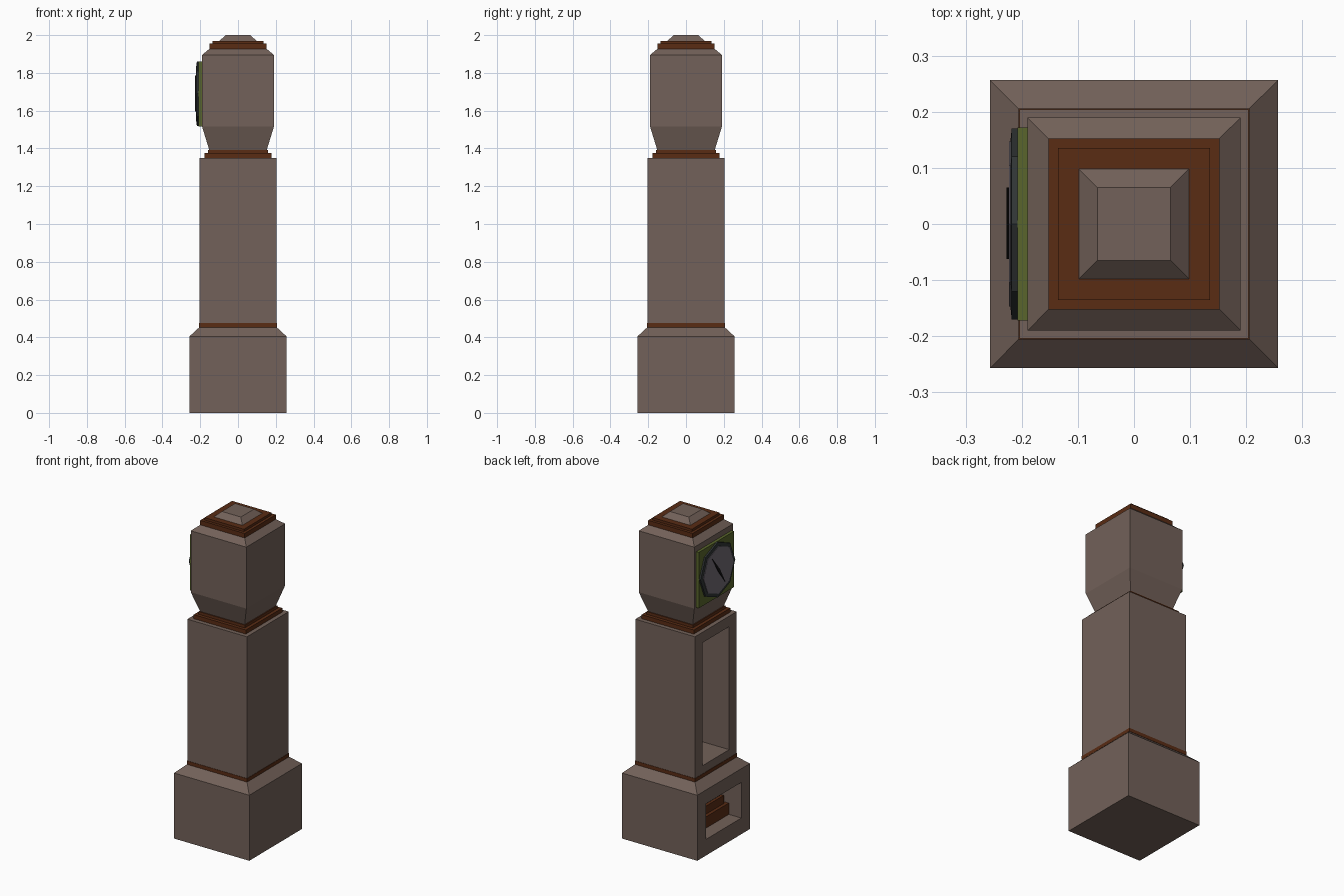
import bpy, bmesh, math
from mathutils import Matrix

if "Cube" in bpy.data.objects:
    bpy.data.objects.remove(bpy.data.objects["Cube"])


def material(name, rgb):
    m = bpy.data.materials.new(name)
    m.diffuse_color = (*rgb, 1)
    m.use_nodes = True
    m.node_tree.nodes["Principled BSDF"].inputs["Base Color"].default_value = m.diffuse_color
    return m


WOOD = material("wood", (0.17, 0.12, 0.10))
TRIM = material("trim", (0.10, 0.025, 0.007))
OLIVE = material("olive", (0.10, 0.13, 0.025))
DARK = material("dark", (0.03, 0.035, 0.035))
DIAL = material("dial", (0.16, 0.14, 0.17))
BLACK = material("black", (0.006, 0.006, 0.006))


def finish(name, bm, mat=None):
    bmesh.ops.recalc_face_normals(bm, faces=bm.faces)
    me = bpy.data.meshes.new(name)
    bm.to_mesh(me)
    bm.free()
    ob = bpy.data.objects.new(name, me)
    bpy.context.collection.objects.link(ob)
    if mat:
        me.materials.append(mat)
    return ob


def loft(name, rings, mat):
    """Join rings of points into a closed solid."""
    bm = bmesh.new()
    vs = [[bm.verts.new(p) for p in ring] for ring in rings]
    n = len(vs[0])
    for a, b in zip(vs, vs[1:]):
        for i in range(n):
            j = (i + 1) % n
            bm.faces.new((a[i], a[j], b[j], b[i]))
    bm.faces.new(vs[0][::-1])
    bm.faces.new(vs[-1])
    return finish(name, bm, mat)


def square_stack(name, profile, mat):
    """Square sections given as (half width, z)."""
    corners = [(-1, -1), (1, -1), (1, 1), (-1, 1)]
    return loft(name, [[(h * x, h * y, z) for x, y in corners] for h, z in profile], mat)


def box(name, lo, hi, mat=None):
    bm = bmesh.new()
    size = [b - a for a, b in zip(lo, hi)]
    mid = [(a + b) / 2 for a, b in zip(lo, hi)]
    bmesh.ops.create_cube(bm, size=1, matrix=Matrix.Translation(mid) @ Matrix.Diagonal((*size, 1)))
    return finish(name, bm, mat)


def octagon(name, profile, mat):
    """Octagonal sections facing -x given as (radius, x)."""
    angles = [i * math.pi / 4 for i in range(8)]
    return loft(name, [[(x, r * math.cos(a), 1.69 + r * math.sin(a)) for a in angles]
                       for r, x in profile], mat)


def hollow(ob, lo, hi):
    cutter = box(ob.name + "_cutter", lo, hi)
    cutter.hide_render = True
    cutter.hide_viewport = True
    cutter.display_type = 'WIRE'
    mod = ob.modifiers.new("opening", 'BOOLEAN')
    mod.operation = 'DIFFERENCE'
    mod.solver = 'EXACT'
    mod.object = cutter


# case: base, trunk, hood and cap
base = square_stack("base", [(0.257, 0), (0.257, 0.405), (0.205, 0.453)], WOOD)
trunk = square_stack("trunk", [(0.204, 0.475), (0.204, 1.35)], WOOD)
square_stack("hood", [(0.15, 1.385), (0.19, 1.515), (0.19, 1.895), (0.152, 1.927)], WOOD)
square_stack("cap", [(0.10, 1.968), (0.065, 2.0)], WOOD)

# openings in the face side
hollow(base, (-0.3, -0.173, 0.10), (0.18, 0.173, 0.32))
hollow(trunk, (-0.3, -0.13, 0.525), (0.13, 0.13, 1.285))

# stepped mouldings
for name, h, z0, z1 in (
        ("waist_trim", 0.206, 0.453, 0.475),
        ("neck_trim_lower", 0.178, 1.35, 1.375),
        ("neck_trim_upper", 0.158, 1.375, 1.392),
        ("crown_trim_lower", 0.152, 1.927, 1.955),
        ("crown_trim_upper", 0.135, 1.955, 1.97),
        ("inner_step_lower", 0.172, 0.10, 0.17),
        ("inner_step_middle", 0.152, 0.17, 0.22),
        ("inner_step_upper", 0.135, 0.22, 0.25)):
    square_stack(name, [(h, z0), (h, z1)], TRIM)

# clock face: plate, bezel, dial, hands
box("face_plate", (-0.208, -0.172, 1.515), (-0.185, 0.172, 1.86), OLIVE)
octagon("bezel", [(0.17, -0.205), (0.17, -0.218), (0.15, -0.220)], DARK)
octagon("dial", [(0.147, -0.215), (0.147, -0.223)], DIAL)
for name, tip_y, tip_z, w in (("upper_hand", 0.065, 0.095, 0.009),
                              ("lower_hand", -0.062, -0.095, 0.009)):
    L = math.hypot(tip_y, tip_z)
    ny, nz = -tip_z / L * w, tip_y / L * w
    pts = [(ny, nz), (tip_y, tip_z), (-ny, -nz)]
    loft(name, [[(x, y, 1.69 + z) for y, z in pts] for x in (-0.222, -0.227)], BLACK)
